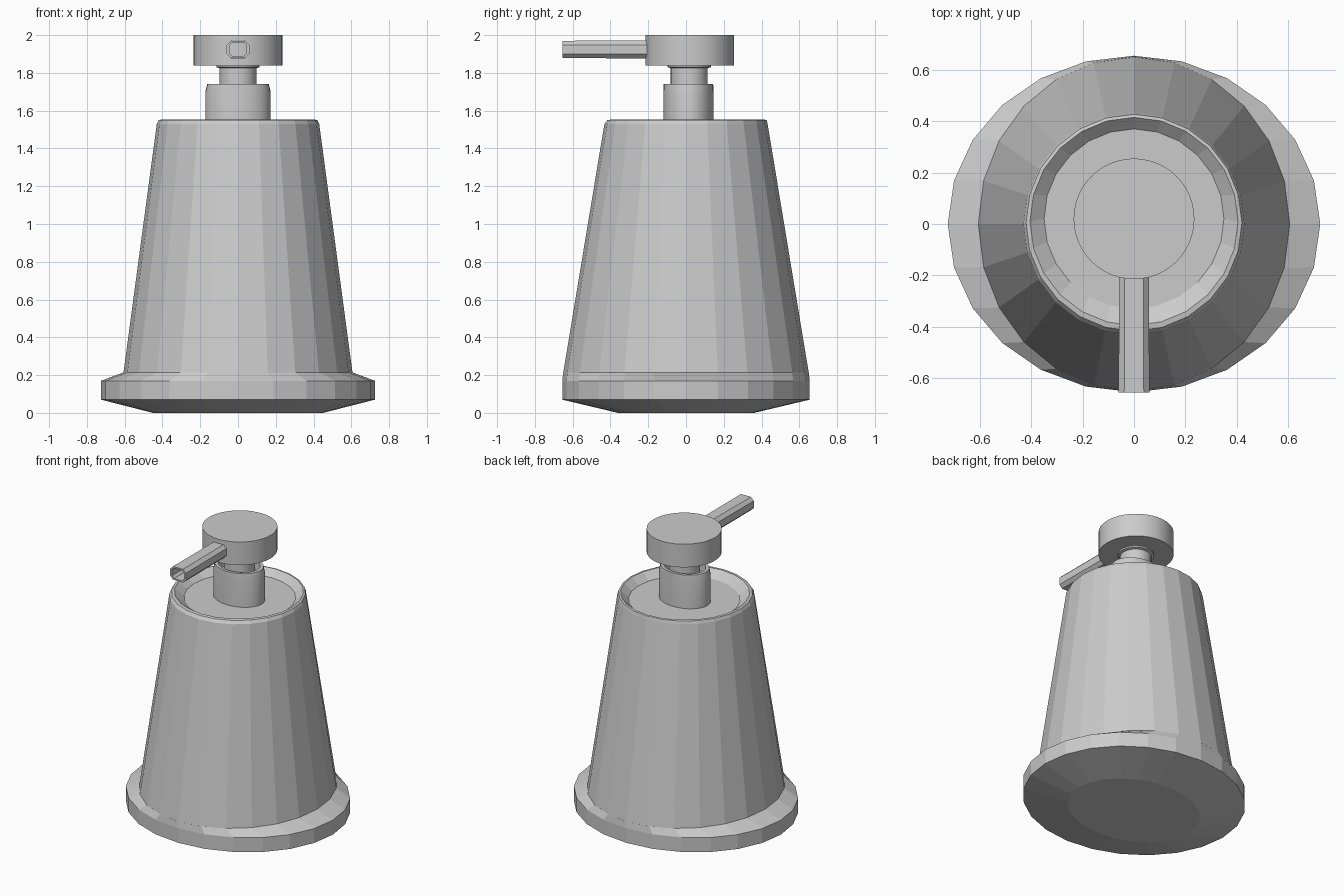
import bpy, bmesh
from math import sin, cos, tau

if "Cube" in bpy.data.objects:
    bpy.data.objects.remove(bpy.data.objects["Cube"])


def loft(name, rings, smooth=False, close=False):
    """Skin a list of equal-length point rings; cap the ends or close the loop."""
    bm = bmesh.new()
    loops = [[bm.verts.new(p) for p in ring] for ring in rings]
    n = len(loops[0])
    pairs = list(zip(loops, loops[1:]))
    if close:
        pairs.append((loops[-1], loops[0]))
    for a, b in pairs:
        for i in range(n):
            j = (i + 1) % n
            bm.faces.new((a[i], a[j], b[j], b[i]))
    if not close:
        bm.faces.new(loops[0][::-1])
        bm.faces.new(loops[-1])
    bmesh.ops.recalc_face_normals(bm, faces=bm.faces)
    mesh = bpy.data.meshes.new(name)
    bm.to_mesh(mesh)
    bm.free()
    obj = bpy.data.objects.new(name, mesh)
    bpy.context.collection.objects.link(obj)
    if smooth:
        bpy.ops.object.select_all(action='DESELECT')
        obj.select_set(True)
        bpy.context.view_layer.objects.active = obj
        bpy.ops.object.shade_smooth_by_angle()
    return obj


def oval(z, rx, ry, cy=0.0, n=24):
    return [(rx * cos(tau * i / n), cy + ry * sin(tau * i / n), z) for i in range(n)]


# oval foot with a sloped underside and bevelled top
loft("base", [oval(0, 0.45, 0.36), oval(0.07, 0.725, 0.655),
              oval(0.17, 0.725, 0.655), oval(0.215, 0.605, 0.65)])

# tapered bottle with a thin rim and shallow dished top
loft("body", [oval(0.20, 0.608, 0.652), oval(1.53, 0.43, 0.432),
              oval(1.55, 0.42, 0.422, 0.005), oval(1.553, 0.405, 0.405, 0.01),
              oval(1.51, 0.35, 0.35, 0.02)])

# oval collar with a socket for the stem
CY = 0.013
loft("collar", [oval(1.50, 0.173, 0.133, CY, 32), oval(1.70, 0.173, 0.133, CY, 32),
                oval(1.74, 0.163, 0.131, CY, 32), oval(1.74, 0.14, 0.112, CY, 32),
                oval(1.68, 0.135, 0.108, CY, 32)], smooth=True)

# pump stem flaring under the head
loft("stem", [oval(1.67, 0.098, 0.098, 0.017, 32), oval(1.825, 0.098, 0.098, 0.017, 32),
              oval(1.83, 0.115, 0.115, 0.018, 32), oval(1.85, 0.115, 0.115, 0.018, 32)],
     smooth=True)

# press-down head
loft("pump_head", [oval(1.84, 0.235, 0.235, 0.02, 48), oval(2.0, 0.235, 0.235, 0.02, 48)],
     smooth=True)


def octagon(y, hx, hz, c):
    pts = [(hx, -hz + c), (hx, hz - c), (hx - c, hz), (c - hx, hz),
           (-hx, hz - c), (-hx, c - hz), (c - hx, -hz), (hx - c, -hz)]
    return [(x, y, 1.924 + z) for x, z in pts]


# hollow eight-sided spout
loft("spout", [octagon(-0.19, 0.058, 0.047, 0.022), octagon(-0.655, 0.060, 0.046, 0.022),
               octagon(-0.655, 0.046, 0.036, 0.016), octagon(-0.19, 0.046, 0.036, 0.016)],
     close=True)
